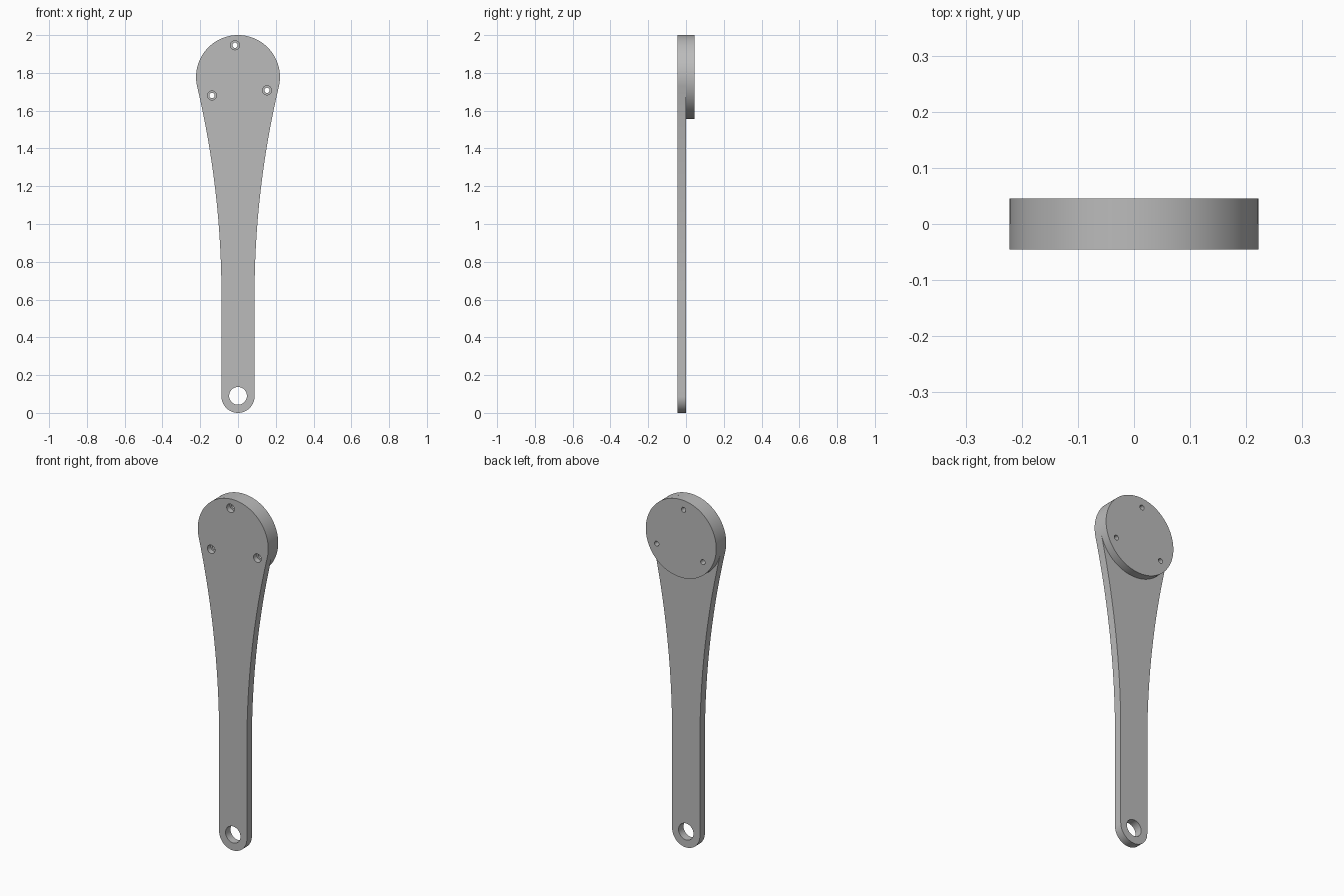
import bpy, bmesh, math
from mathutils import Matrix, Vector

if "Cube" in bpy.data.objects:
    bpy.data.objects.remove(bpy.data.objects["Cube"], do_unlink=True)

grey = bpy.data.materials.new("plain grey")
grey.use_nodes = True
grey.diffuse_color = (0.5, 0.5, 0.5, 1)
grey.node_tree.nodes["Principled BSDF"].inputs["Base Color"].default_value = grey.diffuse_color

FRONT, MID, BACK = -0.045, 0.0, 0.045
HEAD_R, HEAD_Z = 0.222, 1.778
TIP_R = 0.0875
FLARE_Z = 0.62          # height where the straight shank starts to widen


def arc(cx, cz, r, a0, a1, n):
    """Points (x, z) along an arc, angles in radians."""
    return [(cx + r * math.cos(a0 + (a1 - a0) * i / n),
             cz + r * math.sin(a0 + (a1 - a0) * i / n)) for i in range(n + 1)]


def slab(name, outline, y0, y1):
    """Extrude an (x, z) outline from y0 to y1."""
    bm = bmesh.new()
    face = bm.faces.new([bm.verts.new((x, y0, z)) for x, z in outline])
    new = bmesh.ops.extrude_face_region(bm, geom=[face])["geom"]
    verts = [v for v in new if isinstance(v, bmesh.types.BMVert)]
    bmesh.ops.translate(bm, verts=verts, vec=Vector((0, y1 - y0, 0)))
    bmesh.ops.recalc_face_normals(bm, faces=bm.faces)
    mesh = bpy.data.meshes.new(name)
    bm.to_mesh(mesh)
    bm.free()
    mesh.materials.append(grey)
    obj = bpy.data.objects.new(name, mesh)
    bpy.context.collection.objects.link(obj)
    return obj


def drill(obj, x, z, r, y0, y1):
    """Cut a round hole along y."""
    cutter = slab("hole_cutter", arc(x, z, r, 0, math.tau, 40)[:-1], y0, y1)
    cutter.hide_render = True
    mod = obj.modifiers.new("hole", "BOOLEAN")
    mod.operation, mod.solver, mod.object = "DIFFERENCE", "EXACT", cutter
    bpy.ops.object.select_all(action="DESELECT")
    obj.select_set(True)
    bpy.context.view_layer.objects.active = obj
    bpy.ops.object.modifier_apply(modifier=mod.name)
    bpy.data.objects.remove(cutter, do_unlink=True)


# Lever arm outline: the flare is an arc tangent to the shank and the round head
rise = HEAD_Z - FLARE_Z
flare_r = (rise ** 2 + TIP_R ** 2 - HEAD_R ** 2) / (2 * (HEAD_R - TIP_R))
flare_x = TIP_R + flare_r
slope = math.atan2(rise, flare_x)
right = arc(0, TIP_R, TIP_R, -math.pi / 2, 0, 24)
right += arc(flare_x, FLARE_Z, flare_r, math.pi, math.pi - slope, 32)
right += arc(0, HEAD_Z, HEAD_R, -slope, math.pi / 2, 48)[1:]
left = [(-x, z) for x, z in reversed(right[1:-1])]
arm = slab("lever_arm", right + left, FRONT, MID)

# Round boss on the back of the head
boss = slab("round_boss", arc(0, HEAD_Z, HEAD_R, 0, math.tau, 128)[:-1], MID, BACK)

# Pivot hole in the tip
drill(arm, 0, 0.09, 0.047, FRONT - 0.1, BACK + 0.1)

# Three counterbored screw holes through head and boss
for k in range(3):
    a = math.radians(95.4 + 120 * k)
    x, z = 0.169 * math.cos(a), HEAD_Z + 0.169 * math.sin(a)
    drill(arm, x, z, 0.024, FRONT - 0.1, FRONT + 0.03)
    for part in (arm, boss):
        drill(part, x, z, 0.014, FRONT - 0.1, BACK + 0.1)

# Smooth round walls, crisp rims
for part in (arm, boss):
    bpy.ops.object.select_all(action="DESELECT")
    part.select_set(True)
    bpy.context.view_layer.objects.active = part
    bpy.ops.object.shade_smooth_by_angle(angle=math.radians(30))
